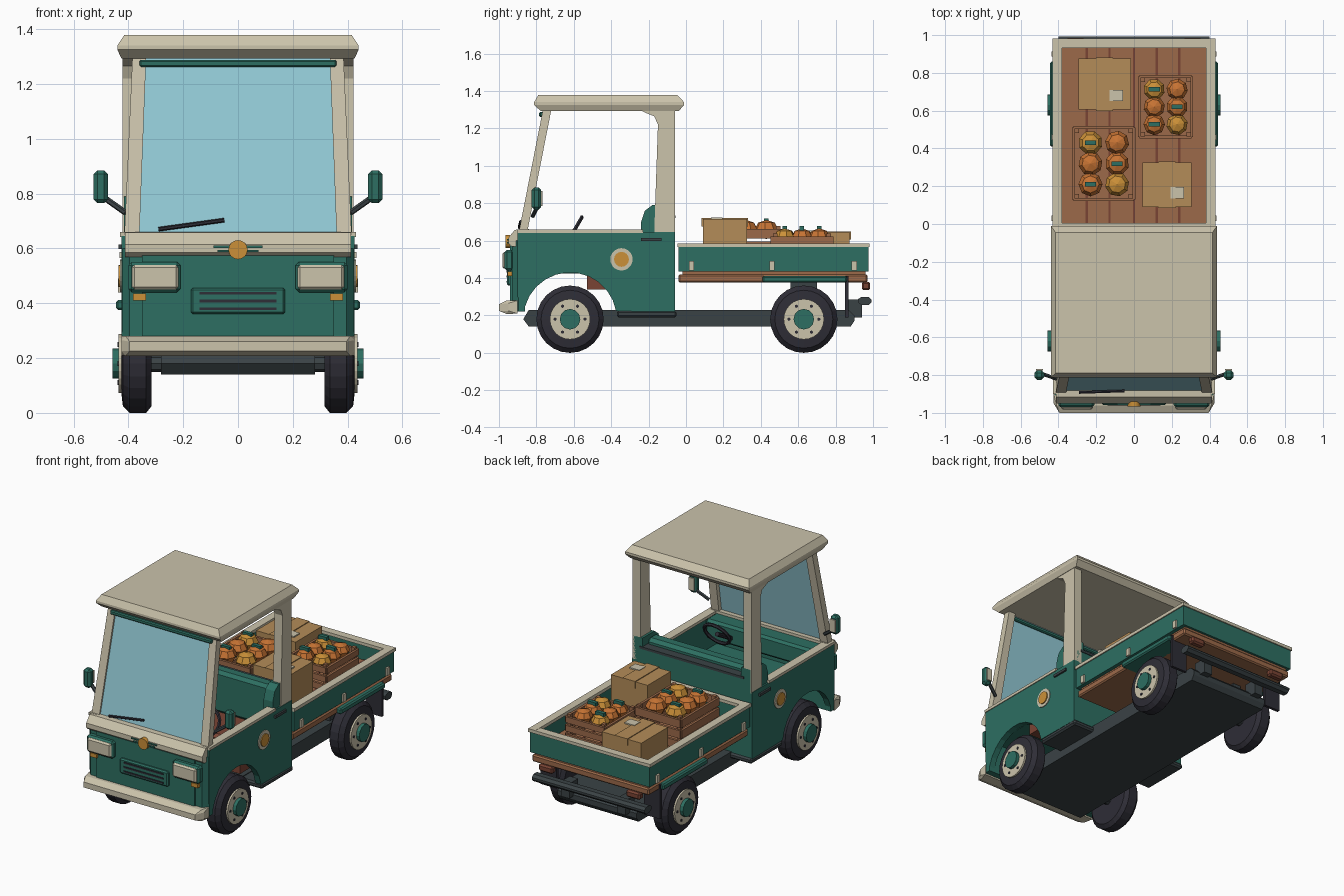
import bpy, bmesh
from math import sin, cos, pi, radians
from mathutils import Vector, Matrix

if "Cube" in bpy.data.objects:
    bpy.data.objects.remove(bpy.data.objects["Cube"])


def material(name, code):
    rgb = [int(code[i:i + 2], 16) / 255 for i in (0, 2, 4)]
    col = [c / 12.92 if c < 0.04 else ((c + 0.055) / 1.055) ** 2.4 for c in rgb] + [1]
    m = bpy.data.materials.new(name)
    m.use_nodes = True
    m.diffuse_color = col
    m.node_tree.nodes["Principled BSDF"].inputs["Base Color"].default_value = col
    return m


GREEN = material("body green", "2D6F62")
CREAM = material("cream", "CBC3AB")
GLASS = material("window blue", "93CAD6")
WOOD = material("wood brown", "9C6A4A")
CARD = material("cardboard", "B48C58")
TYRE = material("tyre black", "2E2D36")
IRON = material("chassis grey", "3A4245")
ORANGE = material("pumpkin orange", "C87434")
AMBER = material("amber", "CB9038")
RUST = material("rust red", "7A4434")


def finish(name, bm, *mats):
    bmesh.ops.recalc_face_normals(bm, faces=bm.faces)
    me = bpy.data.meshes.new(name)
    bm.to_mesh(me)
    bm.free()
    for m in mats:
        me.materials.append(m)
    ob = bpy.data.objects.new(name, me)
    bpy.context.collection.objects.link(ob)
    return ob


def box(name, mat, x, y, z, bevel=0):
    """Box from three (low, high) ranges."""
    bm = bmesh.new()
    bmesh.ops.create_cube(bm, size=1)
    for v in bm.verts:
        v.co = [(r[0] + r[1]) / 2 + c * (r[1] - r[0]) for c, r in zip(v.co, (x, y, z))]
    if bevel:
        bmesh.ops.bevel(bm, geom=bm.edges[:], offset=bevel, segments=1, affect='EDGES')
    return finish(name, bm, mat)


def pair(name, mat, x, y, z, bevel=0):
    """The same box on both sides."""
    box("left_" + name, mat, x, y, z, bevel)
    box("right_" + name, mat, (-x[1], -x[0]), y, z, bevel)


def prism(name, mat, pts, axis, lo, hi):
    """Outline extruded along an axis."""
    def place(p, d):
        return {'x': (d, p[0], p[1]), 'y': (p[0], d, p[1]), 'z': (p[0], p[1], d)}[axis]
    bm = bmesh.new()
    a = [bm.verts.new(place(p, lo)) for p in pts]
    b = [bm.verts.new(place(p, hi)) for p in pts]
    bm.faces.new(a)
    bm.faces.new(b)
    for i in range(len(pts)):
        j = (i + 1) % len(pts)
        bm.faces.new((a[i], a[j], b[j], b[i]))
    return finish(name, bm, mat)


def hull(name, mat, pts):
    bm = bmesh.new()
    for p in pts:
        bm.verts.new(p)
    bmesh.ops.convex_hull(bm, input=bm.verts)
    bmesh.ops.dissolve_limit(bm, angle_limit=0.01, verts=bm.verts, edges=bm.edges)
    return finish(name, bm, mat)


def rod(name, mat, a, b, r, sides=8):
    a, b = Vector(a), Vector(b)
    bm = bmesh.new()
    turn = (b - a).to_track_quat('Z', 'Y').to_matrix().to_4x4()
    bmesh.ops.create_cone(bm, cap_ends=True, segments=sides, radius1=r, radius2=r, depth=(b - a).length,
                          matrix=Matrix.Translation((a + b) / 2) @ turn)
    return finish(name, bm, mat)


def rect(x, y0, y1, z):
    return [(sx * x, y, z) for sx in (-1, 1) for y in (y0, y1)]


# Chassis, axles and running boards
prism("chassis", IRON, [(-.87, .18), (-.84, .14), (.88, .14), (.9, .17), (.9, .2), (.87, .23), (-.84, .23)],
      'x', -.28, .28)
pair("running_board", IRON, (.26, .43), (-.37, -.05), (.19, .225), .01)
for y in (-.62, .63):
    rod("axle", IRON, (-.34, y, .18), (.34, y, .18), .03)
pair("rear_spring", IRON, (.2, .26), (.56, .7), (.2, .4))

# Wheels
for side, s in (("left", 1), ("right", -1)):
    for end, y in (("front", -.62), ("rear", .63)):
        n = 24
        rings = [(.1, .315), (.155, .315), (.18, .335), (.18, .395), (.155, .42), (.112, .425)]
        bm = bmesh.new()
        loops = [[bm.verts.new((s * x, y + r * cos(2 * pi * i / n), .18 + r * sin(2 * pi * i / n)))
                  for i in range(n)] for r, x in rings]
        for a, b in zip(loops, loops[1:]):
            for i in range(n):
                j = (i + 1) % n
                bm.faces.new((a[i], a[j], b[j], b[i]))
        bm.faces.new(loops[0])
        bm.faces.new(loops[-1])
        tag = f"{side}_{end}_"
        finish(tag + "tyre", bm, TYRE)
        rod(tag + "rim", CREAM, (s * .4, y, .18), (s * .436, y, .18), .108, 24)
        rod(tag + "hub", GREEN, (s * .42, y, .18), (s * .458, y, .18), .055, 12)
        for k in range(6):
            u = k * pi / 3
            cy, cz = y + .08 * cos(u), .18 + .08 * sin(u)
            rod(tag + "stud", TYRE, (s * .43, cy, cz), (s * .44, cy, cz), .009, 6)

# Cab sides with wheel arches, sills, quarter panels, pillars, mirrors
arch = [(-.62 + .25 * cos(radians(a)), .18 + .25 * sin(radians(a))) for a in range(10, 165, 14)]
door = [(-.06, .22)] + arch + [(-.87, .25), (-.9, .3), (-.9, .645), (-.06, .645)]
quarter = [(-.06, .64), (-.06, .79), (-.18, .79), (-.22, .76), (-.24, .7), (-.24, .64)]
rear_post = [(-.06, .64), (-.06, 1.3), (-.25, 1.3), (-.22, 1.285), (-.17, 1.265), (-.15, 1.22), (-.17, .64)]
for side, s in (("left", 1), ("right", -1)):
    prism(side + "_cab_side", GREEN, door, 'x', s * .385, s * .425)
    prism(side + "_quarter_panel", GREEN, quarter, 'x', s * .35, s * .415)
    prism(side + "_rear_pillar", CREAM, rear_post, 'x', s * .365, s * .422)
    box(side + "_door_sill", CREAM, sorted((s * .375, s * .43)), (-.9, -.23), (.642, .66))
    hull(side + "_front_pillar", CREAM,
         [(s * x, y, .64) for x in (.36, .415) for y in (-.895, -.85)]
         + [(s * x, y, 1.3) for x in (.335, .385) for y in (-.765, -.72)])
    rod(side + "_badge_ring", CREAM, (s * .42, -.345, .5), (s * .43, -.345, .5), .06, 20)
    rod(side + "_badge_centre", AMBER, (s * .42, -.345, .5), (s * .436, -.345, .5), .04, 16)
    rod(side + "_mirror_arm", IRON, (s * .41, -.82, .73), (s * .495, -.79, .79), .011, 6)
    box(side + "_mirror", GREEN, sorted((s * .475, s * .527)), (-.825, -.775), (.765, .885), .014)
    box(side + "_mirror_face", CREAM, sorted((s * .482, s * .52)), (-.776, -.768), (.785, .865))
pair("door_handle", IRON, (.42, .436), (-.24, -.13), (.598, .615))

# Cab front, belt, bumper
prism("front_panel", GREEN, [(.425, -.86), (.425, -.895), (.395, -.93), (-.395, -.93), (-.425, -.895), (-.425, -.86)],
      'z', .22, .6)
box("raised_front_panel", GREEN, (-.35, .35), (-.94, -.92), (.27, .575))
prism("front_belt", CREAM, [(-.95, .585), (-.95, .615), (-.915, .658), (-.84, .662), (-.84, .57), (-.93, .568)],
      'x', -.412, .412)
hull("front_bumper", CREAM, [(s * x, y, z) for s in (-1, 1) for x, y, z in
     ((.425, -.9, .21), (.425, -.9, .28), (.425, -.95, .225), (.425, -.95, .265),
      (.395, -1, .225), (.395, -1, .26), (.41, -.96, .28), (.41, -.96, .208))])
pair("headlight_housing", GREEN, (.21, .4), (-.97, -.92), (.44, .55), .012)
pair("headlight_lens", CREAM, (.217, .387), (-.982, -.96), (.45, .54), .01)
pair("indicator", AMBER, (.335, .383), (-.955, -.92), (.41, .435))
box("grille_frame", GREEN, (-.172, .172), (-.957, -.93), (.36, .456), .008)
for z in (.38, .408, .436):
    box("grille_slot", TYRE, (-.14, .14), (-.961, -.95), (z - .005, z + .005))
rod("front_badge", AMBER, (0, -.94, .595), (0, -.966, .595), .035, 16)
for z, w in ((.606, .09), (.59, .075)):
    box("badge_wing", GREEN, (-w, w), (-.957, -.945), (z - .004, z + .004))

# Windscreen, wiper and roof
hull("windscreen", GLASS, rect(.375, -.885, -.877, .64) + rect(.345, -.753, -.745, 1.3))
rod("wiper", TYRE, (-.29, -.892, .67), (-.05, -.884, .703), .008, 6)
box("windscreen_top_trim", GREEN, (-.36, .36), (-.785, -.74), (1.262, 1.288), .006)
hull("roof", CREAM, rect(.425, -.775, -.04, 1.292) + rect(.44, -.812, -.01, 1.325)
     + rect(.44, -.812, -.01, 1.34) + rect(.415, -.79, -.045, 1.378))

# Cab interior
box("rear_wall", GREEN, (-.4, .4), (-.11, -.06), (.22, .72))
box("rear_wall_cap", IRON, (-.37, .37), (-.115, -.055), (.72, .735))
box("seat_back", GREEN, (-.36, .36), (-.2, -.11), (.5, .77), .02)
box("seat_base", RUST, (-.385, .385), (-.53, -.11), (.34, .42))
box("seat_cushion", RUST, (-.35, .35), (-.45, -.16), (.42, .5), .02)
box("cab_floor", GREEN, (-.385, .385), (-.9, -.5), (.425, .44))
box("dashboard", GREEN, (-.385, .385), (-.87, -.74), (.52, .645), .015)
rod("steering_column", TYRE, (.2, -.76, .56), (.2, -.6, .65), .014)
bpy.ops.mesh.primitive_torus_add(major_segments=16, minor_segments=6, major_radius=.085, minor_radius=.011,
                                 location=(.2, -.6, .65), rotation=(radians(60), 0, 0))
wheel = bpy.context.object
wheel.name = "steering_wheel"
wheel.data.materials.append(TYRE)

# Cargo bed
box("bed_frame", WOOD, (-.415, .415), (-.04, .97), (.375, .42), .008)
box("bed_floor", WOOD, (-.4, .4), (-.02, .96), (.415, .47))
for x in (-.25, -.13, 0, .12, .24):
    box("plank_seam", RUST, (x - .006, x + .006), (0, .94), (.466, .473))
pair("bed_side", GREEN, (.39, .425), (-.04, .975), (.435, .57))
pair("bed_side_rim", CREAM, (.382, .432), (-.045, .982), (.565, .586))
for name, y in (("front", -.02), ("tail", .957)):
    box(name + "_board", GREEN, (-.4, .4), (y - .018, y + .018), (.435, .57))
    box(name + "_rim", CREAM, (-.4, .4), (y - .025, y + .025), (.565, .585))
for y in (.03, .46, .9):
    pair("bed_latch", CREAM, (.42, .437), (y - .014, y + .014), (.44, .49))
pair("rear_fender", GREEN, (.32, .445), (.41, .86), (.375, .412), .008)
pair("mud_flap", TYRE, (.31, .425), (.85, .868), (.19, .41))
pair("tail_light", RUST, (.26, .36), (.94, .985), (.335, .38), .01)
prism("rear_bumper", IRON, [(.92, .27), (.94, .255), (.975, .255), (.992, .272), (.992, .285), (.975, .3), (.94, .3),
                            (.92, .288)], 'x', -.4, .4)
pair("bumper_bracket", IRON, (.17, .23), (.85, .94), (.19, .285))

# Cardboard boxes with tape and label
for x, y, top, lx, ly in (((-.295, -.015), (.605, .875), .645, -.095, .68), ((.045, .305), (.09, .325), .715, .23, .165)):
    box("cardboard_box", CARD, x, y, (.47, top))
    mid = sum(x) / 2
    box("box_tape", CARD, (mid - .045, mid + .045), (y[0] - .006, y[1] + .006), (top - .04, top + .005))
    box("box_label", CREAM, (lx - .036, lx + .036), (ly - .03, ly + .03), (top, top + .008))

# Slatted crates of pumpkins
for x, y, top in (((-.32, 0), (.13, .51), .675), ((.03, .305), (.46, .78), .635)):
    h = (top - .47) / 3
    for k in range(3):
        z = (.475 + k * h, .47 + (k + 1) * h - .012)
        for e in x:
            box("crate_slat", WOOD, (e - .008, e + .008), y, z)
        for e in y:
            box("crate_slat", WOOD, x, (e - .008, e + .008), z)
    for ex in (x[0] + .016, x[1] - .016):
        for ey in (y[0] + .016, y[1] - .016):
            box("crate_post", WOOD, (ex - .012, ex + .012), (ey - .012, ey + .012), (.47, top + .002))
    w, d = x[1] - x[0], y[1] - y[0]
    for i in range(2):
        for j in range(3):
            r = .064 if w > .3 else .057
            c = (x[0] + w * (.28 + .44 * i), y[0] + d * (.21 + .29 * j), top - .015)
            bm = bmesh.new()
            bmesh.ops.create_uvsphere(bm, u_segments=8, v_segments=4, radius=r,
                                      matrix=Matrix.Translation(c) @ Matrix.Rotation(i + j, 4, 'Z')
                                      @ Matrix.Diagonal((1, 1, .8, 1)))
            finish("pumpkin", bm, AMBER if (i + 2 * j) % 3 == 1 else ORANGE)
            if (i + j) % 2 == 0:
                box("pumpkin_stem", GREEN, (c[0] - .03, c[0] + .03), (c[1] - .012, c[1] + .012),
                    (c[2] + .03, c[2] + .058))
